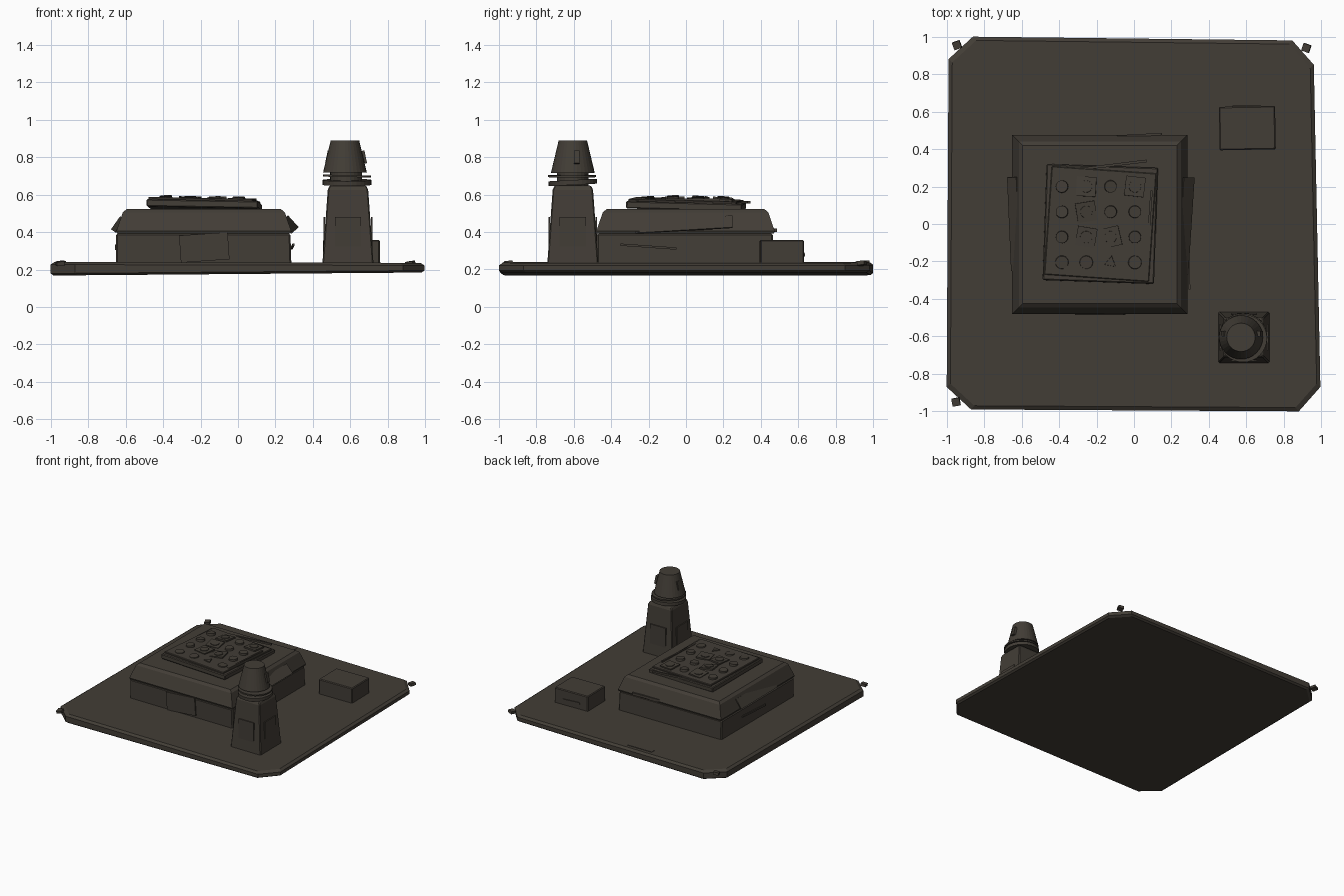
import bpy, bmesh, math, random
from mathutils import Matrix, Vector, Euler

if "Cube" in bpy.data.objects:
    bpy.data.objects.remove(bpy.data.objects["Cube"])

random.seed(4)
mat = bpy.data.materials.new("dark brown grey")
mat.diffuse_color = (0.055, 0.047, 0.037, 1)
mat.use_nodes = True
mat.node_tree.nodes["Principled BSDF"].inputs["Base Color"].default_value = mat.diffuse_color


def finish(name, bm, bevel=0, segments=1):
    bmesh.ops.recalc_face_normals(bm, faces=bm.faces)
    me = bpy.data.meshes.new(name)
    bm.to_mesh(me)
    bm.free()
    me.materials.append(mat)
    ob = bpy.data.objects.new(name, me)
    bpy.context.collection.objects.link(ob)
    if bevel:
        m = ob.modifiers.new("bevel", 'BEVEL')
        m.width, m.segments = bevel, segments
    return ob


def loft(name, rings, bevel=0):
    """Skin a stack of matching closed rings and cap both ends."""
    bm = bmesh.new()
    vs = [[bm.verts.new(p) for p in r] for r in rings]
    n = len(vs[0])
    for a, b in zip(vs, vs[1:]):
        for i in range(n):
            bm.faces.new((a[i], a[(i + 1) % n], b[(i + 1) % n], b[i]))
    bm.faces.new(vs[0][::-1])
    bm.faces.new(vs[-1])
    return finish(name, bm, bevel)


def rect(x0, x1, y0, y1, z):
    return [(x0, y0, z), (x1, y0, z), (x1, y1, z), (x0, y1, z)]


def place(ob, loc, rot):
    ob.location = loc
    ob.rotation_euler = [math.radians(a) for a in rot]
    return ob


def box(name, loc, size, rot=(0, 0, 0), bevel=0):
    bm = bmesh.new()
    bmesh.ops.create_cube(bm, size=1)
    bmesh.ops.scale(bm, vec=size, verts=bm.verts)
    return place(finish(name, bm, bevel), loc, rot)


def drum(name, loc, r1, r2, h, rot=(0, 0, 0), sides=24):
    bm = bmesh.new()
    bmesh.ops.create_cone(bm, cap_ends=True, segments=sides, radius1=r1, radius2=r2, depth=h)
    return place(finish(name, bm), loc, rot)


# base plate: slightly skewed, cut corners, bevelled rims
outline = [(-0.87, -0.99), (0.88, -1.0), (0.995, -0.87), (0.96, 0.85),
           (0.845, 0.98), (-0.86, 1.0), (-0.99, 0.88), (-1.0, -0.87)]


def base_ring(s, z):
    return [(x * s, y * s, z + 0.008 * (x - 0.0) * (1 if z < 0.2 else -0.3)) for x, y in outline]


loft("base_plate", [base_ring(0.985, 0.176), base_ring(1, 0.187),
                    base_ring(1, 0.224), base_ring(0.98, 0.238)])

# loose corner studs
for i, (x, y, a) in enumerate([(-0.945, 0.955, 20), (0.92, 0.94, -20), (-0.95, -0.95, 10)]):
    box(f"corner_stud_{i}", (x, y, 0.233), (0.042, 0.042, 0.022), (6, -8, a))

# thin plate let into the base at the back
box("base_label_plate", (-0.24, 0.925, 0.238), (0.22, 0.04, 0.008))

# main housing, lower box and tapered lid
loft("housing_lower", [rect(-0.65, 0.285, -0.475, 0.47, 0.225),
                       rect(-0.65, 0.28, -0.475, 0.465, 0.392)], 0.008)
loft("housing_lid", [rect(-0.645, 0.28, -0.475, 0.47, 0.392),
                     rect(-0.65, 0.285, -0.48, 0.475, 0.405),
                     rect(-0.645, 0.28, -0.475, 0.47, 0.418),
                     rect(-0.615, 0.25, -0.445, 0.44, 0.505),
                     rect(-0.595, 0.23, -0.425, 0.42, 0.522)])

# loose cover plates around the housing
box("front_cover", (-0.18, -0.479, 0.318), (0.26, 0.012, 0.145), (0, -4, 0))
box("back_cover", (0.03, 0.474, 0.41), (0.24, 0.012, 0.02), (0, 0, 3))
box("right_flap", (0.276, -0.01, 0.44), (0.085, 0.52, 0.007), (5, 48, 0))
box("left_flap", (-0.64, -0.0, 0.44), (0.085, 0.50, 0.007), (3, -55, 0))
box("right_rail", (0.291, -0.2, 0.322), (0.01, 0.3, 0.012), (-4, 0, 2))
box("left_rail", (-0.652, 0.05, 0.32), (0.01, 0.3, 0.014), (3, 0, 0))

# keypad panel: two slightly tilted slabs
box("keypad_base", (-0.18, 0.0, 0.543), (0.595, 0.62, 0.04), (-1.5, 1, -2), 0.006)
box("keypad_face", (-0.18, 0.0, 0.566), (0.56, 0.58, 0.018), (-1.5, 1, -4), 0.004)
box("keypad_top_strip", (-0.11, 0.315, 0.56), (0.36, 0.014, 0.014), (0, 0, 7))
box("keypad_side_strip", (0.08, -0.02, 0.572), (0.012, 0.40, 0.012), (0, 0, -4))

# four by four keys, some with loose square collars
for r in range(4):
    for c in range(4):
        x, y = -0.385 + 0.13 * c, 0.2 - 0.135 * r
        z = 0.579 - 0.02 * (y + 0.0) - 0.0175 * (x + 0.18)
        tilt = (random.uniform(-5, 5), random.uniform(-5, 5), random.uniform(-15, 15))
        if (r, c) in [(0, 1), (1, 1), (2, 1), (2, 2), (0, 3)]:
            box(f"key_collar_{r}{c}", (x, y, z), (0.105, 0.105, 0.012), tilt)
        if r < 3:
            drum(f"key_{r}{c}", (x, y, z + 0.001), 0.034, 0.032, 0.02, tilt, 16)
        else:
            drum(f"key_{r}{c}", (x, y, z - 0.003), 0.038, 0.034, 0.014, tilt, 3 if c == 2 else 16)

# small box behind
box("side_box", (0.605, 0.512, 0.293), (0.30, 0.232, 0.13), (0, 0, 1), 0.006)
box("side_box_slot", (0.60, 0.63, 0.28), (0.15, 0.008, 0.016), (0, 3, 1))

# tower: tapered column
cx, cy = 0.587, -0.605


def square(h, z):
    return rect(cx - h, cx + h, cy - h, cy + h, z)


loft("tower_column", [square(0.137, 0.225), square(0.108, 0.625), square(0.098, 0.648)], 0.006)
for i in range(4):
    a = i * math.pi / 2
    d = 0.126
    box(f"tower_cover_{i}", (cx + d * math.cos(a), cy + d * math.sin(a), 0.40),
        (0.008, 0.14, 0.16), (0, 0, i * 90))

# tower lamp: loose rings, neck and tapered cap
drum("lamp_collar", (cx - 0.005, cy, 0.665), 0.13, 0.13, 0.026, (3, 0, 0), 32)
drum("lamp_ring", (cx - 0.005, cy - 0.005, 0.699), 0.128, 0.128, 0.011, (0, 1, 0), 32)
drum("lamp_neck", (cx - 0.01, cy, 0.69), 0.085, 0.085, 0.09, (0, 0, 0), 24)
drum("lamp_cap", (cx - 0.016, cy, 0.803), 0.117, 0.076, 0.172, (0, 0, 0), 32)
for s in (-1, 1):
    box(f"lamp_tab_{s}", (cx - 0.01 + s * 0.095, cy + 0.02, 0.80), (0.02, 0.03, 0.07), (0, -s * 12, 0))
